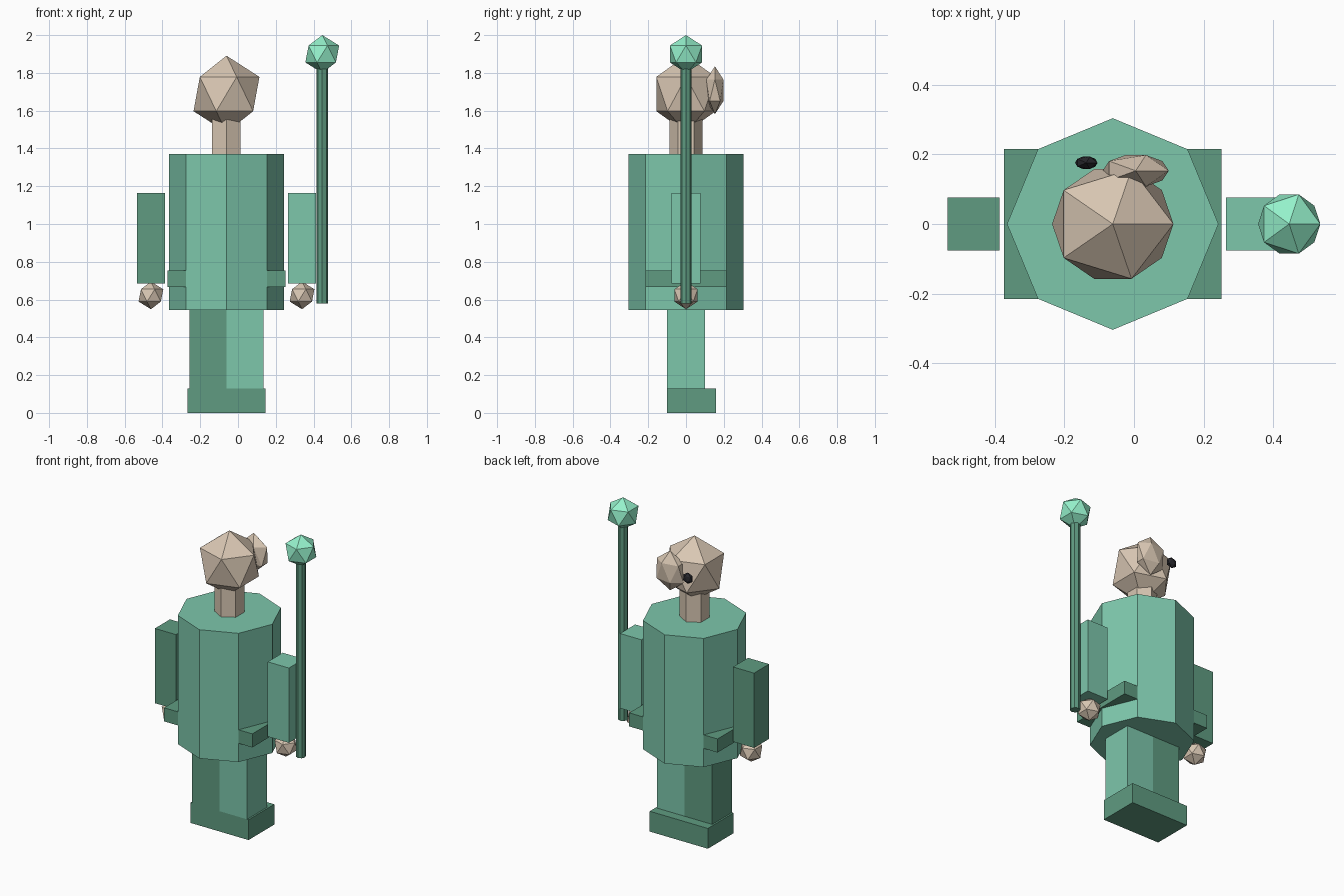
import bpy

if "Cube" in bpy.data.objects:
    bpy.data.objects.remove(bpy.data.objects["Cube"])

CX = -0.061  # the body axis; the staff shifts the whole figure off centre


def material(name, rgb):
    m = bpy.data.materials.new(name)
    m.diffuse_color = (*rgb, 1)
    m.use_nodes = True
    m.node_tree.nodes["Principled BSDF"].inputs["Base Color"].default_value = m.diffuse_color
    return m


GREEN = material("green", (0.205, 0.57, 0.41))
DARK = material("dark_green", (0.115, 0.33, 0.22))
GLOW = material("bright_green", (0.30, 0.88, 0.60))
SKIN = material("skin", (0.69, 0.57, 0.45))
BLACK = material("black", (0.02, 0.02, 0.025))


def finish(name, mat):
    ob = bpy.context.object
    ob.name = name
    ob.data.materials.append(mat)
    return ob


def box(name, mat, x, y, z):
    """Box from (min, max) ranges, x measured from the body axis."""
    bpy.ops.mesh.primitive_cube_add(
        size=1, location=(CX + sum(x) / 2, sum(y) / 2, sum(z) / 2))
    bpy.context.object.scale = (x[1] - x[0], y[1] - y[0], z[1] - z[0])
    return finish(name, mat)


def prism(name, mat, sides, x, r, z):
    bpy.ops.mesh.primitive_cylinder_add(
        vertices=sides, radius=r, depth=z[1] - z[0],
        location=(CX + x, 0, sum(z) / 2))
    return finish(name, mat)


def gem(name, mat, x, y, z, radii):
    """Twenty-sided ball with separate radii."""
    bpy.ops.mesh.primitive_ico_sphere_add(
        subdivisions=1, radius=1, location=(CX + x, y, z))
    bpy.context.object.scale = radii
    return finish(name, mat)


# Torso and belt
prism("torso", GREEN, 8, 0, 0.304, (0.546, 1.371))
box("belt", DARK, (-0.313, 0.313), (-0.215, 0.215), (0.666, 0.753))

# Legs, arms and hands
for side, s, mat in (("left", -1, DARK), ("right", 1, GREEN)):
    box(side + "_leg", mat, sorted((0, s * 0.195)), (-0.1, 0.1), (0.13, 0.55))
    box(side + "_arm", mat, sorted((s * 0.325, s * 0.475)),
        (-0.076, 0.076), (0.686, 1.165))
    gem(side + "_hand", SKIN, s * 0.4, 0, 0.622, (0.073,) * 3)

# Feet, toes pointing to +y
box("feet", DARK, (-0.206, 0.206), (-0.1, 0.16), (0, 0.13))

# Neck and head
prism("neck", SKIN, 6, 0, 0.087, (1.365, 1.56))
gem("head", SKIN, 0, 0, 1.688, (0.195, 0.185, 0.203))

# Face on the +y side: one eye and the large lump beside it
gem("eye", BLACK, -0.076, 0.176, 1.705, (0.036, 0.021, 0.036))
gem("face_lump", SKIN, 0.066, 0.153, 1.708, (0.106, 0.053, 0.127))

# Staff and its orb
prism("staff", DARK, 8, 0.507, 0.03, (0.58, 1.85))
gem("staff_orb", GLOW, 0.507, 0, 1.9, (0.1,) * 3)
